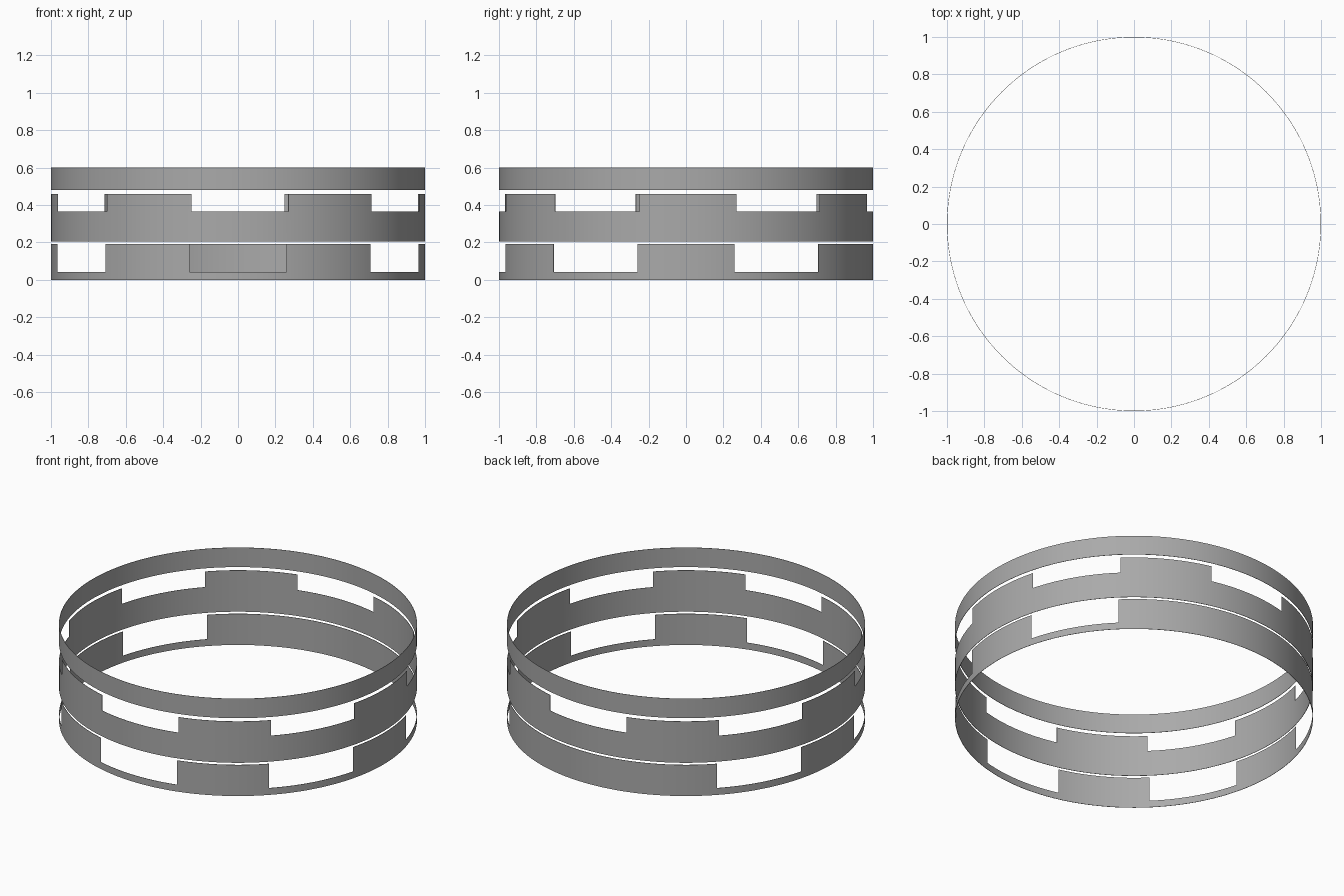
import bpy, bmesh, math

if "Cube" in bpy.data.objects:
    bpy.data.objects.remove(bpy.data.objects["Cube"])

STEP = 1.5   # degrees per segment
N = int(360 / STEP)
WALL = 0.002  # sheet thickness

grey = bpy.data.materials.new("dark_grey")
grey.diffuse_color = (0.4, 0.4, 0.4, 1.0)
grey.use_nodes = True
grey.node_tree.nodes["Principled BSDF"].inputs["Base Color"].default_value = grey.diffuse_color


def tab_at(centres, width):
    """Return a test telling whether an angle lies inside one of the tabs."""
    def inside(a):
        return any(abs((a - c + 180) % 360 - 180) < width / 2 for c in centres)
    return inside


def band(name, levels, tab_top=None, inside=None, turn=0.0):
    """Thin cylindrical strip through the given z levels, with optional tabs on top."""
    bm = bmesh.new()
    zs = levels + ([tab_top] if tab_top else [])
    rows = []
    for z in zs:
        row = []
        for i in range(N):
            a = math.radians(i * STEP + turn)
            row.append(bm.verts.new((math.cos(a), math.sin(a), z)))
        rows.append(row)
    for r in range(len(zs) - 1):
        is_tab_row = r >= len(levels) - 1
        for i in range(N):
            if is_tab_row and not inside((i + 0.5) * STEP):
                continue
            j = (i + 1) % N
            bm.faces.new((rows[r][i], rows[r][j], rows[r + 1][j], rows[r + 1][i]))
    # remove unused points above the gaps
    bmesh.ops.delete(bm, geom=[v for v in bm.verts if not v.link_faces], context='VERTS')
    mesh = bpy.data.meshes.new(name)
    bm.to_mesh(mesh)
    bm.free()
    mesh.materials.append(grey)
    obj = bpy.data.objects.new(name, mesh)
    bpy.context.collection.objects.link(obj)

    # give the sheet its wall, growing inwards, then shade smooth with sharp rims
    solid = obj.modifiers.new("wall", 'SOLIDIFY')
    solid.thickness = WALL
    solid.offset = -1
    bpy.ops.object.select_all(action='DESELECT')
    obj.select_set(True)
    bpy.context.view_layer.objects.active = obj
    bpy.ops.object.modifier_apply(modifier=solid.name)
    bpy.ops.object.shade_smooth_by_angle(angle=math.radians(30))
    return obj


six_tabs = tab_at(range(0, 360, 60), 30)
back_fill = tab_at([90], 90)

# Bottom ring: six tabs, with the back gap closed into one long tab
band("bottom_ring", [0.0, 0.042], 0.192, lambda a: six_tabs(a) or back_fill(a))

# Middle ring: wide band with six shorter tabs, turned very slightly
band("middle_ring", [0.205, 0.364], 0.46, six_tabs, turn=0.6)

# Top ring: plain band
band("top_ring", [0.48, 0.60])
